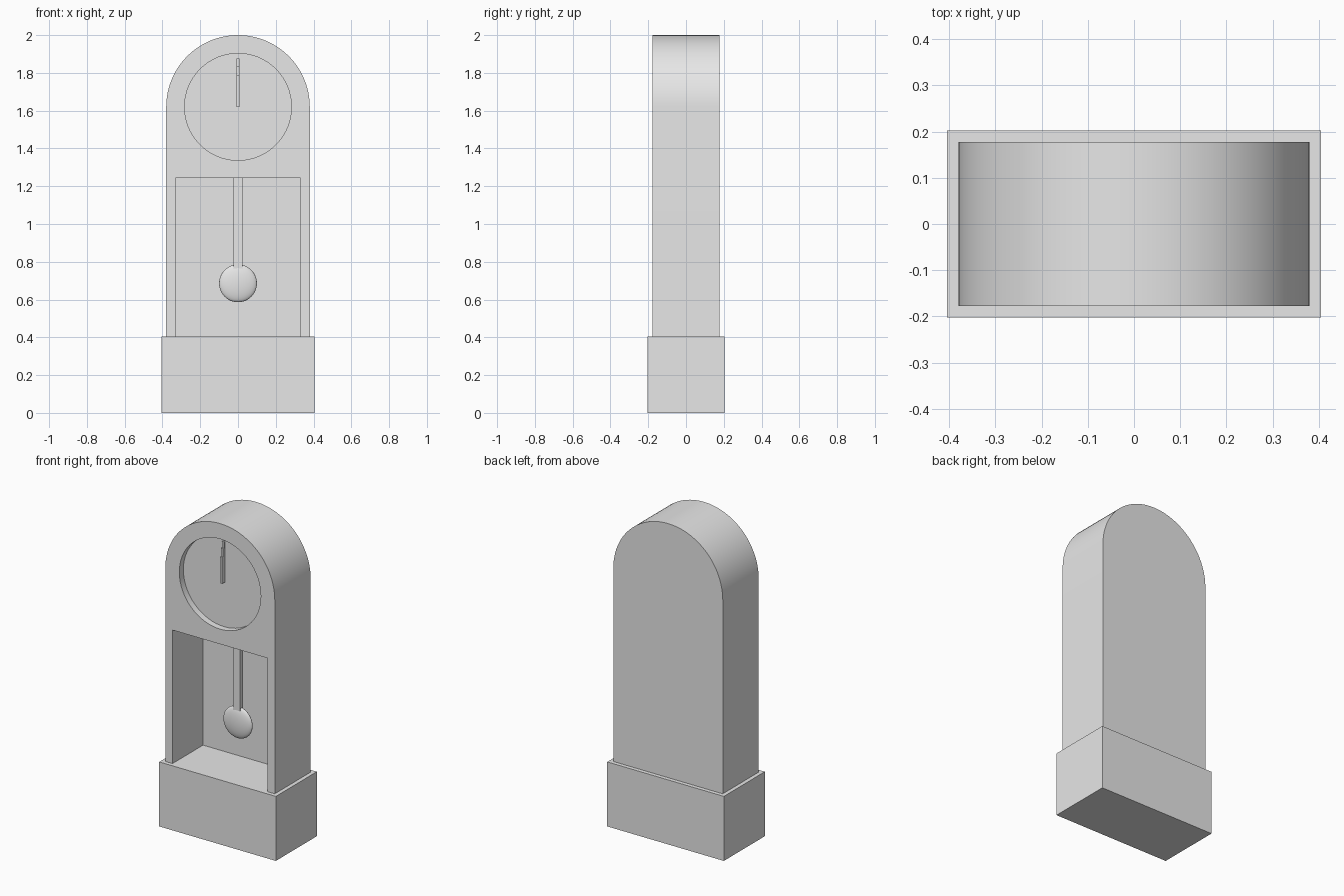
import bpy
import bmesh
import math

if "Cube" in bpy.data.objects:
    bpy.data.objects.remove(bpy.data.objects["Cube"])

grey = bpy.data.materials.new("plain_grey")
grey.use_nodes = True
colour = (0.8, 0.8, 0.8, 1)
grey.diffuse_color = colour
grey.node_tree.nodes["Principled BSDF"].inputs["Base Color"].default_value = colour

ARCH_Z, ARCH_R = 1.62, 0.38
FRONT, BACK = -0.178, 0.178


def box(name, x, y0, y1, z0, z1):
    """Box centred on x = 0 with half width x."""
    bpy.ops.mesh.primitive_cube_add(size=1, location=(0, (y0 + y1) / 2, (z0 + z1) / 2))
    ob = bpy.context.object
    ob.name = name
    ob.scale = (2 * x, y1 - y0, z1 - z0)
    bpy.ops.object.transform_apply(location=False, rotation=False, scale=True)
    ob.data.materials.append(grey)
    return ob


def extrude_profile(name, points, y0, y1):
    """Prism from an x, z outline running from y0 to y1."""
    bm = bmesh.new()
    face = bm.faces.new([bm.verts.new((x, y0, z)) for x, z in points])
    grown = bmesh.ops.extrude_face_region(bm, geom=[face])
    moved = [v for v in grown["geom"] if isinstance(v, bmesh.types.BMVert)]
    bmesh.ops.translate(bm, verts=moved, vec=(0, y1 - y0, 0))
    bmesh.ops.recalc_face_normals(bm, faces=bm.faces)
    mesh = bpy.data.meshes.new(name)
    bm.to_mesh(mesh)
    bm.free()
    ob = bpy.data.objects.new(name, mesh)
    bpy.context.collection.objects.link(ob)
    mesh.materials.append(grey)
    return ob


def arc(radius, sweep, steps):
    return [(radius * math.cos(sweep * i / steps), ARCH_Z + radius * math.sin(sweep * i / steps))
            for i in range(steps + 1)]


def cut(target, cutter):
    mod = target.modifiers.new("cut", "BOOLEAN")
    mod.operation = "DIFFERENCE"
    mod.solver = "EXACT"
    mod.object = cutter
    bpy.context.view_layer.objects.active = target
    bpy.ops.object.modifier_apply(modifier=mod.name)
    bpy.data.objects.remove(cutter)


def smooth(ob):
    bpy.ops.object.select_all(action="DESELECT")
    ob.select_set(True)
    bpy.context.view_layer.objects.active = ob
    bpy.ops.object.shade_smooth_by_angle(angle=math.radians(30))


# Plinth
base = box("base", 0.405, -0.203, 0.203, 0, 0.405)

# Arched case with a dial recess and an open pendulum chamber
outline = [(-ARCH_R, 0.405), (ARCH_R, 0.405)] + arc(ARCH_R, math.pi, 48)
case = extrude_profile("case", outline, FRONT, BACK)
cut(case, extrude_profile("dial_cutter", arc(0.283, math.tau, 64)[:-1], FRONT - 0.1, -0.138))
cut(case, box("chamber_cutter", 0.33, FRONT - 0.1, 0.125, 0.3, 1.243))
smooth(case)

# Hands, stacked from the dial forwards
for name, tip, y in (("second_hand", 1.875, -0.138), ("minute_hand", 1.836, -0.148),
                     ("hour_hand", 1.785, -0.158)):
    box(name, 0.008, y - 0.01, y, ARCH_Z, tip)

# Pendulum hanging inside the chamber
box("pendulum_rod", 0.025, -0.015, 0.015, 0.7, 1.243)
bpy.ops.mesh.primitive_uv_sphere_add(segments=48, ring_count=24, radius=0.1, location=(0, 0, 0.686))
bob = bpy.context.object
bob.name = "pendulum_bob"
bob.scale.y = 0.25
bpy.ops.object.transform_apply(location=False, rotation=False, scale=True)
bob.data.materials.append(grey)
smooth(bob)
